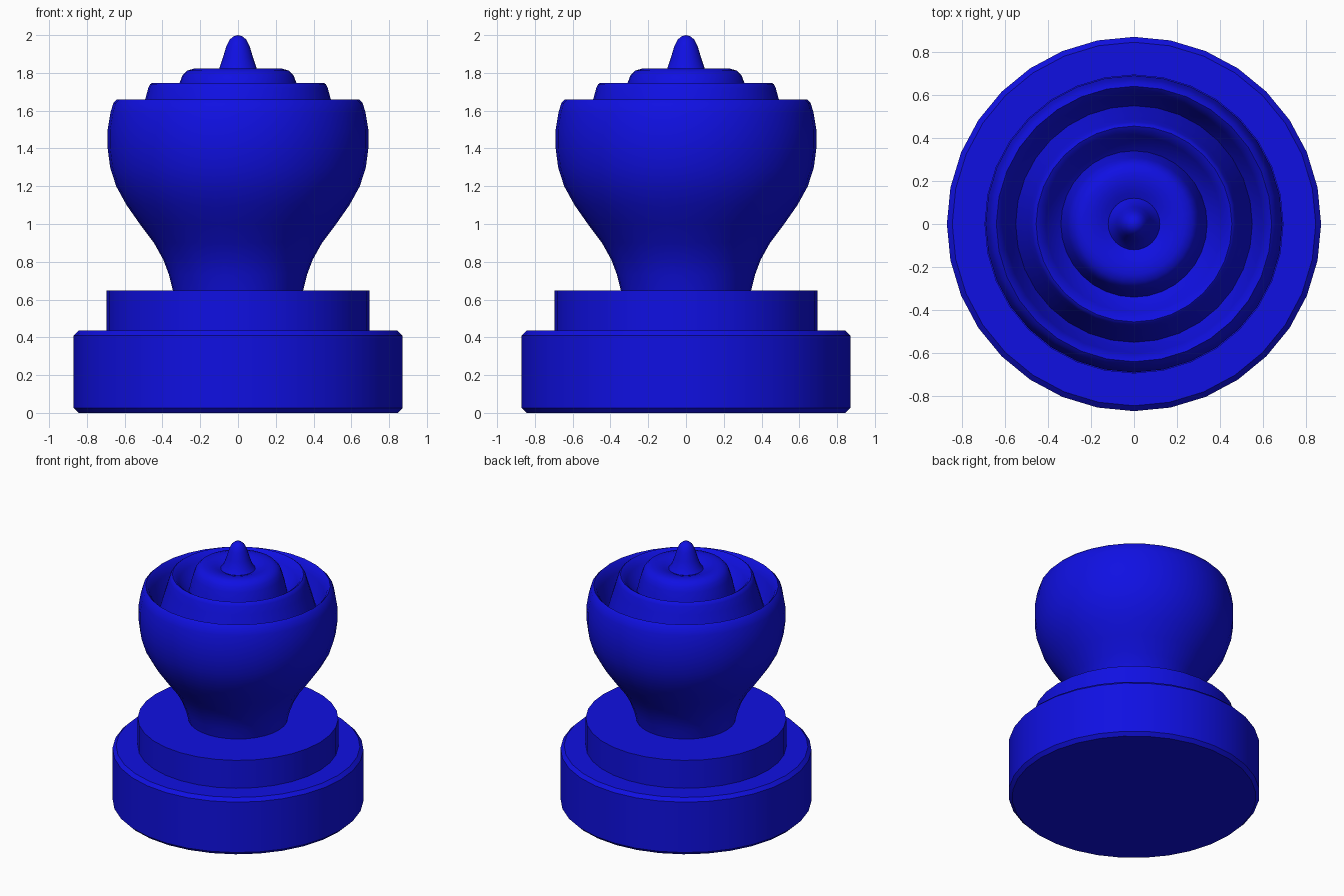
import bpy, bmesh, math

cube = bpy.data.objects.get("Cube")
if cube:
    bpy.data.objects.remove(cube, do_unlink=True)

SIDES = 32

blue = bpy.data.materials.new("deep_blue")
blue.use_nodes = True
colour = (0.005, 0.005, 0.76, 1)
blue.diffuse_color = colour
blue.node_tree.nodes["Principled BSDF"].inputs["Base Color"].default_value = colour


def lathe(name, profile):
    """Spin a (radius, height) profile round the z axis."""
    bm = bmesh.new()
    verts = [bm.verts.new((r, 0, z)) for r, z in profile]
    edges = [bm.edges.new(pair) for pair in zip(verts, verts[1:])]
    bmesh.ops.spin(bm, geom=verts + edges, cent=(0, 0, 0), axis=(0, 0, 1),
                   angle=math.tau, steps=SIDES, use_duplicate=False)
    bmesh.ops.remove_doubles(bm, verts=bm.verts, dist=0.0005)
    bmesh.ops.recalc_face_normals(bm, faces=bm.faces)
    mesh = bpy.data.meshes.new(name)
    bm.to_mesh(mesh)
    bm.free()
    mesh.materials.append(blue)
    obj = bpy.data.objects.new(name, mesh)
    bpy.context.collection.objects.link(obj)
    bpy.ops.object.select_all(action="DESELECT")
    obj.select_set(True)
    bpy.context.view_layer.objects.active = obj
    bpy.ops.object.shade_smooth_by_angle(angle=math.radians(35))
    return obj


# Chamfered plinth and the plain disc on it
lathe("base_plinth", [(0, 0), (0.845, 0), (0.87, 0.025), (0.87, 0.41),
                      (0.845, 0.435), (0, 0.435)])
lathe("base_step", [(0, 0.435), (0.695, 0.435), (0.695, 0.648), (0, 0.648)])

# Flared stem and bulb, up to the rim
bulb = [(0, 0.648), (0.345, 0.648), (0.365, 0.73), (0.395, 0.81), (0.445, 0.9),
        (0.52, 1.0), (0.59, 1.1), (0.645, 1.2), (0.677, 1.3), (0.69, 1.4),
        (0.69, 1.5), (0.675, 1.59), (0.66, 1.64), (0.64, 1.66)]
# Groove inside the rim, then the raised ring
ring = [(0.62, 1.64), (0.6, 1.59), (0.575, 1.51), (0.55, 1.46), (0.53, 1.53),
        (0.51, 1.6), (0.49, 1.665), (0.475, 1.72), (0.465, 1.74), (0.455, 1.747)]
# Inner groove and the rounded central dome
dome = [(0.435, 1.735), (0.41, 1.7), (0.375, 1.65), (0.34, 1.62), (0.325, 1.69),
        (0.308, 1.75), (0.295, 1.785), (0.27, 1.812), (0.235, 1.822),
        (0.19, 1.82), (0.15, 1.808), (0.12, 1.795)]
# Pointed finial
finial = [(0.1, 1.822), (0.08, 1.88), (0.062, 1.94), (0.045, 1.975),
          (0.025, 1.993), (0, 2.0)]
lathe("handle", bulb + ring + dome + finial)
